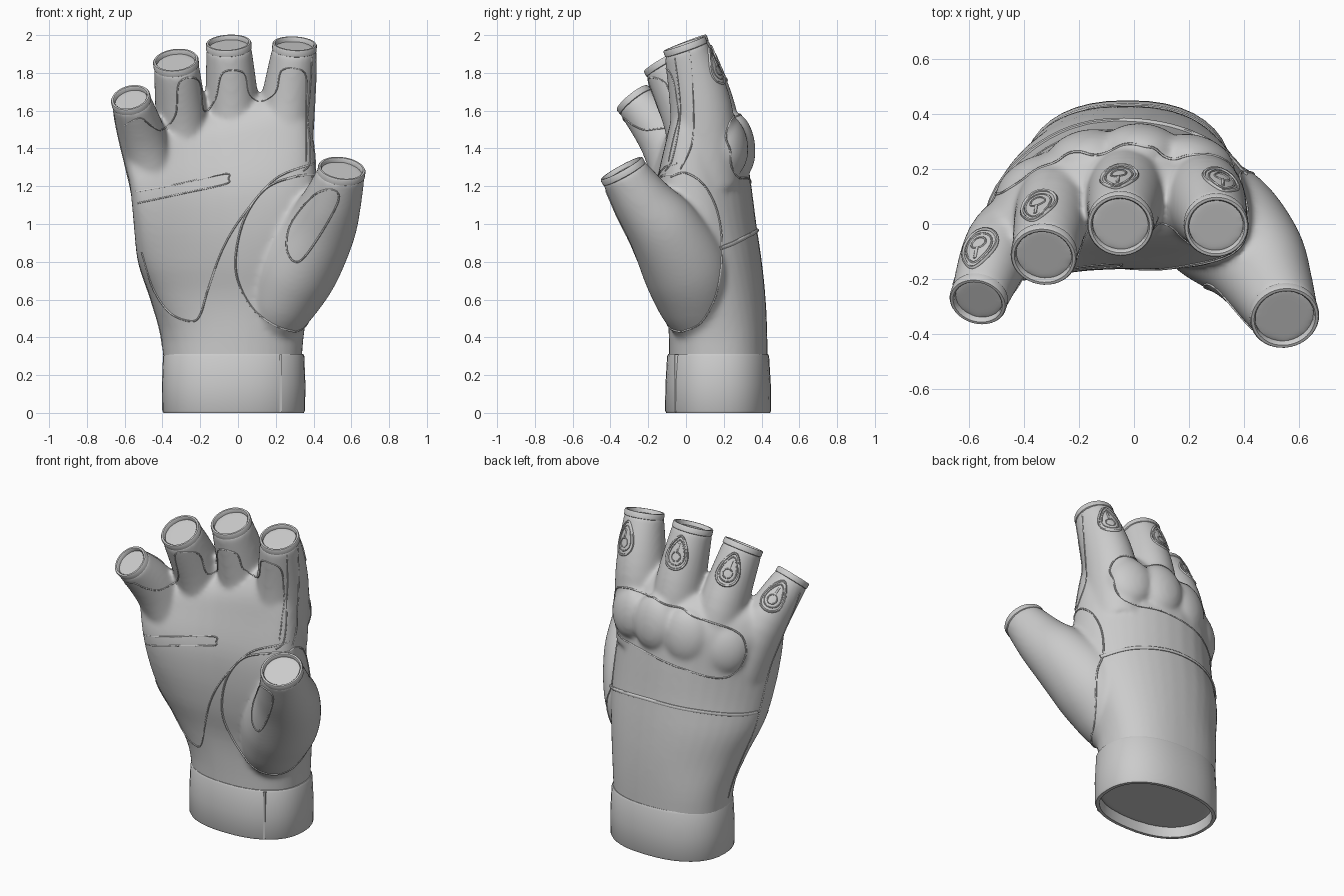
import bpy, bmesh
from math import sin, cos, pi, radians, copysign
from mathutils import Vector as V, Matrix
from mathutils.bvhtree import BVHTree

if "Cube" in bpy.data.objects:
    bpy.data.objects.remove(bpy.data.objects["Cube"])

N = 40


def loft(bm, rings, closed=False):
    """Skin a list of rings; cap the ends, or join last to first when closed."""
    vs = [[bm.verts.new(p) for p in r] for r in rings]
    n = len(vs[0])
    pairs = list(zip(vs, vs[1:])) + ([(vs[-1], vs[0])] if closed else [])
    for a, b in pairs:
        for i in range(n):
            j = (i + 1) % n
            bm.faces.new((a[i], a[j], b[j], b[i]))
    if not closed:
        bm.faces.new(vs[0][::-1])
        bm.faces.new(vs[-1])


def finish(bm, name):
    bmesh.ops.recalc_face_normals(bm, faces=bm.faces)
    me = bpy.data.meshes.new(name)
    bm.to_mesh(me)
    bm.free()
    ob = bpy.data.objects.new(name, me)
    bpy.context.collection.objects.link(ob)
    return ob


def activate(ob):
    bpy.ops.object.select_all(action='DESELECT')
    ob.select_set(True)
    bpy.context.view_layer.objects.active = ob


def smooth(ob, angle=40):
    activate(ob)
    bpy.ops.object.shade_smooth_by_angle(angle=radians(angle))


def spline(pts, steps=8, cyclic=False):
    """Catmull-Rom resampling of any-dimension points."""
    pts = [V(p) for p in pts]
    n = len(pts)
    get = (lambda i: pts[i % n]) if cyclic else (lambda i: pts[max(0, min(n - 1, i))])
    out = []
    for i in range(n if cyclic else n - 1):
        a, b, c, d = (get(i + k) for k in (-1, 0, 1, 2))
        for s in range(steps):
            t = s / steps
            out.append(.5 * (2 * b + (c - a) * t + (2 * a - 5 * b + 4 * c - d) * t * t
                             + (3 * b - a - 3 * c + d) * t ** 3))
    return out + ([] if cyclic else [pts[-1]])


def section(z, cx, w, y0, t, bend=0, slope=0):
    """Arched, slightly squared cross-section; the little-finger side curls more."""
    ring = []
    for i in range(N):
        a = 2 * pi * i / N
        u = copysign(abs(cos(a)) ** .86, cos(a))
        v = copysign(abs(sin(a)) ** .86, sin(a))
        ring.append(V((cx + w * u, y0 + t * v - bend * u * u * (.45 if u > 0 else 1.1), z + slope * u)))
    return ring


def frame(t):
    t = V(t).normalized()
    s = (V((1, 0, 0)) - t * t.x).normalized()
    return t, s, s.cross(t) * -1      # axis, sideways, towards the back of the hand


def circle(c, t, r, ry=1.0):
    t, s, b = frame(t)
    return [V(c) + s * r * cos(2 * pi * i / N) + b * r * ry * sin(2 * pi * i / N) for i in range(N)]


# finger paths: (x, y, z, radius), depth factor, and the direction each opening faces
fingers = {
    "index": ([(.22, .1, 1.2, .16), (.262, .075, 1.62, .147), (.3, -.01, 1.955, .116)], 1.15, (.05, -.33, .94)),
    "middle": ([(-.02, .14, 1.2, .15), (-.03, .1, 1.6, .144), (-.05, -.005, 1.96, .119)], 1.15, (-.05, -.36, .93)),
    "ring": ([(-.26, .1, 1.15, .15), (-.295, .04, 1.52, .14), (-.33, -.12, 1.868, .119)], 1.15, (-.1, -.5, .86)),
    "pinky": ([(-.38, .02, .95, .12), (-.49, -.09, 1.4, .13), (-.57, -.285, 1.67, .104)], 1.12, (-.2, -.6, .75)),
    "thumb": ([(.16, .1, .42, .13), (.22, .05, .58, .19), (.31, -.005, .77, .222), (.43, -.12, .98, .193),
               (.5, -.24, 1.14, .156), (.55, -.343, 1.295, .125)], 1.03, (.12, -.48, .87)),
}

# glove body: lofted palm, finger tubes and knuckle pads, fused into one skin
bm = bmesh.new()
palm = [(.06, -.025, .355, .17, .262, 0, 0), (.38, -.03, .375, .17, .261, 0, 0),
        (.6, -.04, .422, .16, .262, .06, 0), (.8, -.055, .475, .13, .272, .11, 0),
        (1.0, -.06, .493, .105, .268, .16, 0), (1.2, -.075, .495, .095, .252, .19, .02),
        (1.4, -.1, .497, .105, .21, .2, .06), (1.51, -.11, .475, .105, .17, .2, .09),
        (1.58, -.12, .44, .105, .11, .19, .1), (1.615, -.12, .4, .105, .05, .18, .1)]
loft(bm, [section(*p) for p in spline(palm, 4)])
for pts, ry, tip in fingers.values():
    path = spline(pts, 6)
    rings = []
    for i, p in enumerate(path):
        f = i / (len(path) - 1)
        d = path[min(i + 1, len(path) - 1)] - path[max(i - 1, 0)]
        t = V(d[:3]).normalized().lerp(V(tip), f * f)
        c = V(p[:3]) - V(tip).normalized() * .022 * f
        rings.append(circle(c, t, p[3], 1 + (ry - 1) * (1 - f ** 3)))
    loft(bm, rings)
for x, y, z, yaw, h in ((.23, .235, 1.42, -20, .16), (.03, .28, 1.42, -5, .17),
                        (-.18, .255, 1.38, 15, .17), (-.38, .145, 1.31, 35, .16)):
    mat = Matrix.Translation((x, y, z)) @ Matrix.Rotation(radians(yaw), 4, 'Z') @ Matrix.Rotation(radians(8), 4, 'X')
    bmesh.ops.create_uvsphere(bm, u_segments=40, v_segments=24, radius=1,
                              matrix=mat @ Matrix.Diagonal((.14, .085, h, 1)))
body = finish(bm, "glove_body")
m = body.modifiers.new("fuse", 'REMESH')
m.mode, m.voxel_size = 'VOXEL', .0125
m = body.modifiers.new("soften", 'SMOOTH')
m.factor, m.iterations = .5, 16
activate(body)
for m in list(body.modifiers):
    bpy.ops.object.modifier_apply(modifier=m.name)
smooth(body, 80)
tree = BVHTree.FromObject(body, bpy.context.evaluated_depsgraph_get())


def seam(name, origins, direction, r=.004, cyclic=False):
    """Project points on the glove and run a thin bead along them."""
    d = V(direction).normalized()
    runs = [[]]
    for o in origins:
        hit = tree.ray_cast(V(o), d)[0]
        if hit is None or (runs[-1] and (hit - runs[-1][-1]).length > .13):
            runs.append([])
        if hit is not None:
            runs[-1].append(hit)
    cu = bpy.data.curves.new(name, 'CURVE')
    cu.dimensions, cu.bevel_depth, cu.bevel_resolution, cu.use_fill_caps = '3D', r, 1, True
    for run in runs:
        if len(run) < 2:
            continue
        sp = cu.splines.new('POLY')
        sp.points.add(len(run) - 1)
        for q, p in zip(sp.points, run):
            q.co = (*p, 1)
        sp.use_cyclic_u = cyclic and len(runs) == 1
    ob = bpy.data.objects.new(name, cu)
    bpy.context.collection.objects.link(ob)
    activate(ob)
    bpy.ops.object.convert(target='MESH')
    smooth(bpy.context.object, 60)


def front(name, pts, **k):
    seam(name, [(x, -2, z) for x, z in spline(pts, 8, k.get("cyclic", False))], (0, 1, 0), **k)


def back(name, pts, **k):
    seam(name, [(x, 2, z) for x, z in spline(pts, 8, k.get("cyclic", False))], (0, -1, 0), **k)


def side(name, pts, sign=1, **k):
    seam(name, [(2 * sign, y, z) for y, z in spline(pts, 8)], (-sign, 0, 0), **k)


# wrist cuff: open band with a turned inner wall
bm = bmesh.new()
prof = [(0, .372, .275), (.012, .378, .281), (.15, .38, .279), (.3, .374, .27), (.312, .368, .264),
        (.312, .34, .24), (.1, .345, .25), (0, .352, .256)]
loft(bm, [section(z, -.023, w, .17, t) for z, w, t in prof], closed=True)
smooth(finish(bm, "wrist_cuff"))
bm = bmesh.new()
loft(bm, [[V((.22 + a, -.062 + b, z)) for a, b in ((0, 0), (.012, .004), (.012, .03), (0, .03))] for z in (.005, .308)])
finish(bm, "cuff_overlap_edge")

# finger hems and the teardrop vents on the finger backs
for name, (pts, ry, tip) in fingers.items():
    t, s, b = frame(tip)
    c, r = V(pts[-1][:3]), pts[-1][3]
    bm = bmesh.new()
    prof = [(-.038, r - .004), (-.034, r + .002), (-.006, r + .002), (0, r - .002), (0, r - .012),
            (-.006, r - .017), (-.038, r - .017)]
    loft(bm, [circle(c + t * h, t, q) for h, q in prof], closed=True)
    smooth(finish(bm, name + "_hem"))
    if name == "thumb":
        continue
    tilt = {"index": .25, "middle": -.12, "ring": -.35, "pinky": -.3}[name]
    nrm = (b + s * tilt).normalized()
    across = nrm.cross(t).normalized()
    o = c - t * .165 + nrm * .5
    for part, k, rad in (("_vent_rim", 1, .007), ("_vent_inner_rim", .75, .004)):
        loop = []
        for i in range(28):
            a = 2 * pi * i / 28
            loop.append(o + across * .062 * k * sin(a) * (1 - .4 * cos(a)) + t * k * (.1 * cos(a)))
        seam(name + part, loop, -nrm, r=rad, cyclic=True)
    key = [o + across * .028 * sin(a) + t * (-.026 + .028 * cos(a)) for a in (2 * pi * i / 14 for i in range(14))]
    seam(name + "_vent_keyhole", key, -nrm, r=.004, cyclic=True)
    seam(name + "_vent_slit", [o + t * h for h in (.002, .025, .055)], -nrm, r=.006)

# welt around the padded knuckle guard
back("knuckle_guard_welt", [(.36, 1.42), (.33, 1.54), (.23, 1.575), (.13, 1.56), (.03, 1.58), (-.08, 1.55),
                            (-.18, 1.54), (-.28, 1.5), (-.38, 1.47), (-.48, 1.4), (-.5, 1.27), (-.42, 1.15),
                            (-.2, 1.2), (.05, 1.24), (.29, 1.26)], r=.005, cyclic=True)

# folded ridge across the back of the hand
back("back_ridge", [(.41, .87), (.25, .93), (0, .965), (-.3, .95), (-.535, .9)], r=.011)

# palm and thumb panel seams
front("thumb_panel_front_seam", [(.4, 1.26), (.3, 1.25), (.15, 1.19), (.04, 1.04), (-.01, .85), (0, .7), (.08, .55),
                                 (.2, .46), (.3, .43)], r=.006)
side("thumb_panel_side_seam", [(-.02, .43), (.08, .48), (.16, .63), (.19, .85), (.17, 1.05), (.1, 1.2), (0, 1.27),
                               (-.08, 1.25)], r=.005)
front("palm_panel_seam", [(.4, 1.32), (.2, 1.24), (.03, 1.05), (-.08, .87), (-.16, .65), (-.2, .52), (-.25, .485),
                          (-.36, .53), (-.45, .66), (-.51, .85)], r=.005)
front("palm_slot", [(-.54, 1.17), (-.3, 1.215), (-.07, 1.265), (-.05, 1.24), (-.07, 1.21), (-.3, 1.16), (-.53, 1.11)])
front("thumb_inner_patch", [(.5, 1.18), (.4, 1.15), (.28, 1.0), (.26, .86), (.32, .8), (.42, .92), (.53, 1.12)],
      r=.005, cyclic=True)
front("finger_base_seam", [(.36, 1.33), (.36, 1.6), (.36, 1.78), (.31, 1.82), (.23, 1.81), (.2, 1.7), (.12, 1.65),
                           (.06, 1.69), (.03, 1.8), (-.08, 1.8), (-.12, 1.66), (-.18, 1.6), (-.21, 1.76),
                           (-.31, 1.75), (-.33, 1.58), (-.4, 1.5), (-.46, 1.52), (-.52, 1.56), (-.6, 1.52)])

# side seams along the index and little-finger edges
side("index_side_seam_front", [(-.06, 1.88), (-.03, 1.6), (-.07, 1.35), (-.11, 1.28)])
side("index_side_seam_back", [(.02, 1.92), (.04, 1.6), (.03, 1.42), (-.03, 1.29)])
side("little_finger_side_seam", [(-.22, 1.6), (-.1, 1.3), (-.01, 1.0), (.07, .7), (.14, .35)], sign=-1)
